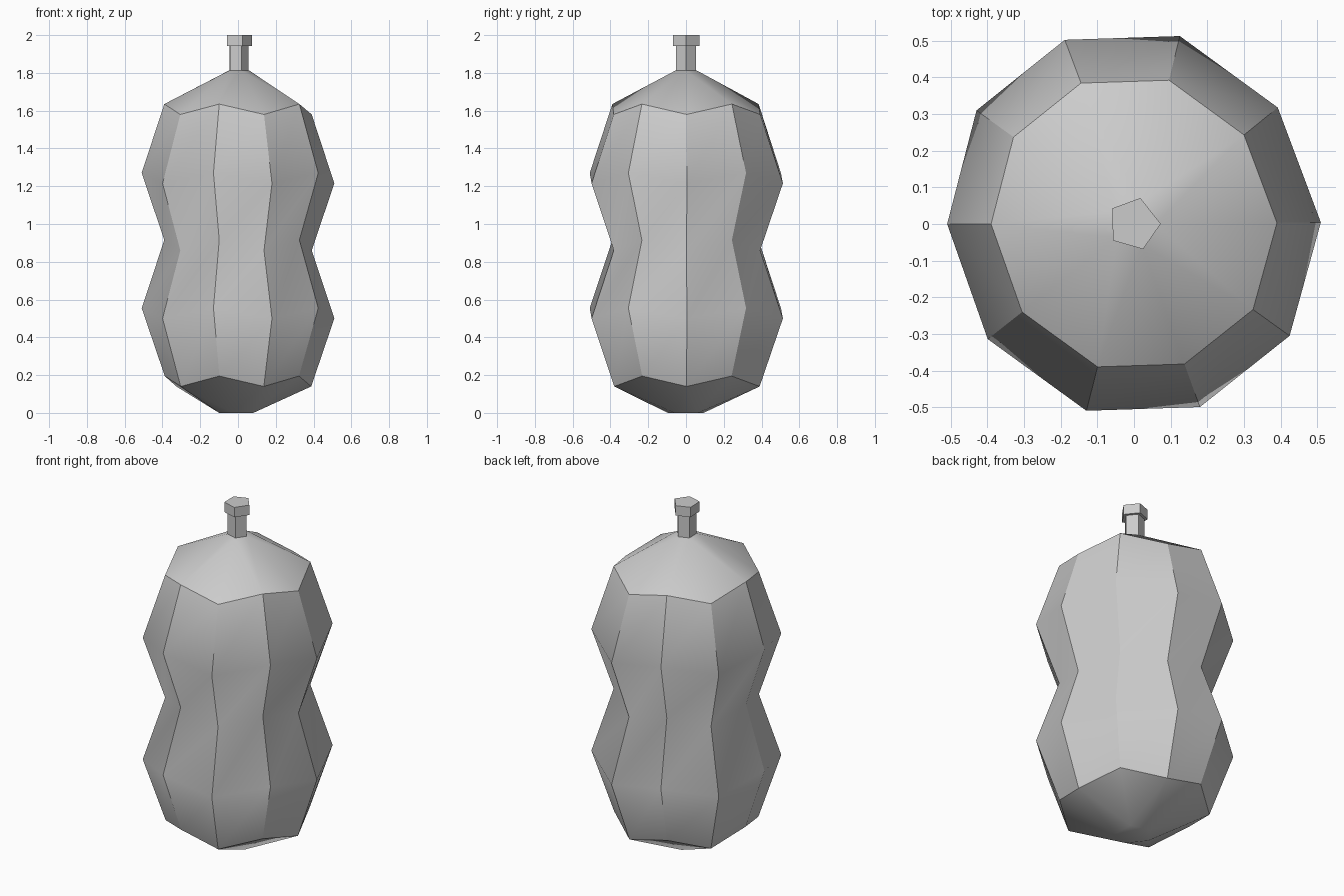
import bpy, bmesh
from math import cos, sin, radians

cube = bpy.data.objects.get("Cube")
if cube:
    bpy.data.objects.remove(cube, do_unlink=True)

grey = bpy.data.materials.new("plain grey")
grey.use_nodes = True
COLOUR = (0.6, 0.6, 0.6, 1)
grey.diffuse_color = COLOUR
grey.node_tree.nodes["Principled BSDF"].inputs["Base Color"].default_value = COLOUR

SIDES = 10
# Slightly uneven decagon shared by all body rings: angle and relative radius
ANGLES = [0.5, 39, 76.3, 110.6, 144.2, 180, 218.2, 255.7, 289.8, 324.3]
RADII = [0.51, 0.505, 0.528, 0.537, 0.53, 0.51, 0.508, 0.526, 0.531, 0.523]


def add_object(name, bm):
    bmesh.ops.recalc_face_normals(bm, faces=bm.faces)
    mesh = bpy.data.meshes.new(name)
    bm.to_mesh(mesh)
    bm.free()
    mesh.materials.append(grey)
    obj = bpy.data.objects.new(name, mesh)
    bpy.context.collection.objects.link(obj)
    return obj


def wobbly_ring(bm, scale, z):
    """Ten-sided ring whose corners alternate in height."""
    ring = []
    for i, (a, r) in enumerate(zip(ANGLES, RADII)):
        t = radians(a)
        ring.append(bm.verts.new((r * scale * cos(t), r * scale * sin(t),
                                  z + (0.055 if i % 2 else 0))))
    return ring


def end_cap(bm, ring, radius, z, first):
    """Close a ring with a small pentagon lined up with every other corner."""
    pent = [bm.verts.new((radius * cos(radians(ANGLES[i])),
                          radius * sin(radians(ANGLES[i])), z))
            for i in range(first, SIDES, 2)]
    for k in range(5):
        i = first + 2 * k
        p, q = pent[k], pent[(k + 1) % 5]
        a, b, c = (ring[(i + n) % SIDES] for n in range(3))
        for tri in ((p, a, b), (p, b, q), (q, b, c)):
            bm.faces.new(tri)
    bm.faces.new(pent)


# Body: two bulges with a waist, closed by faceted ends
bm = bmesh.new()
rings = [wobbly_ring(bm, s, z) for s, z in
         ((0.76, 0.14), (1, 0.5), (0.765, 0.86), (1, 1.215), (0.765, 1.58))]
for low, high in zip(rings, rings[1:]):
    for i in range(SIDES):
        j = (i + 1) % SIDES
        bm.faces.new((low[i], low[j], high[j], high[i]))
        # Corners between the columns stay crisp, the bulges stay soft
        bm.edges.get((low[i], high[i])).smooth = False
for ring in (rings[0], rings[-1]):
    for i in range(SIDES):
        bm.edges.get((ring[i], ring[(i + 1) % SIDES])).smooth = False
end_cap(bm, rings[0], 0.1, 0, 1)
end_cap(bm, rings[-1], 0.06, 1.812, 0)
for f in bm.faces:
    f.smooth = True
add_object("body", bm)


def pentagon_prism(name, radius, bottom, top):
    bm = bmesh.new()
    loops = [[bm.verts.new((radius * cos(radians(ANGLES[i])),
                            radius * sin(radians(ANGLES[i])), z))
              for i in range(0, SIDES, 2)] for z in (bottom, top)]
    for k in range(5):
        j = (k + 1) % 5
        bm.faces.new((loops[0][k], loops[0][j], loops[1][j], loops[1][k]))
    for loop in loops:
        bm.faces.new(loop)
    add_object(name, bm)


# Stem and its wider tip
pentagon_prism("stem", 0.055, 1.8, 1.945)
pentagon_prism("stem_tip", 0.073, 1.942, 2)
